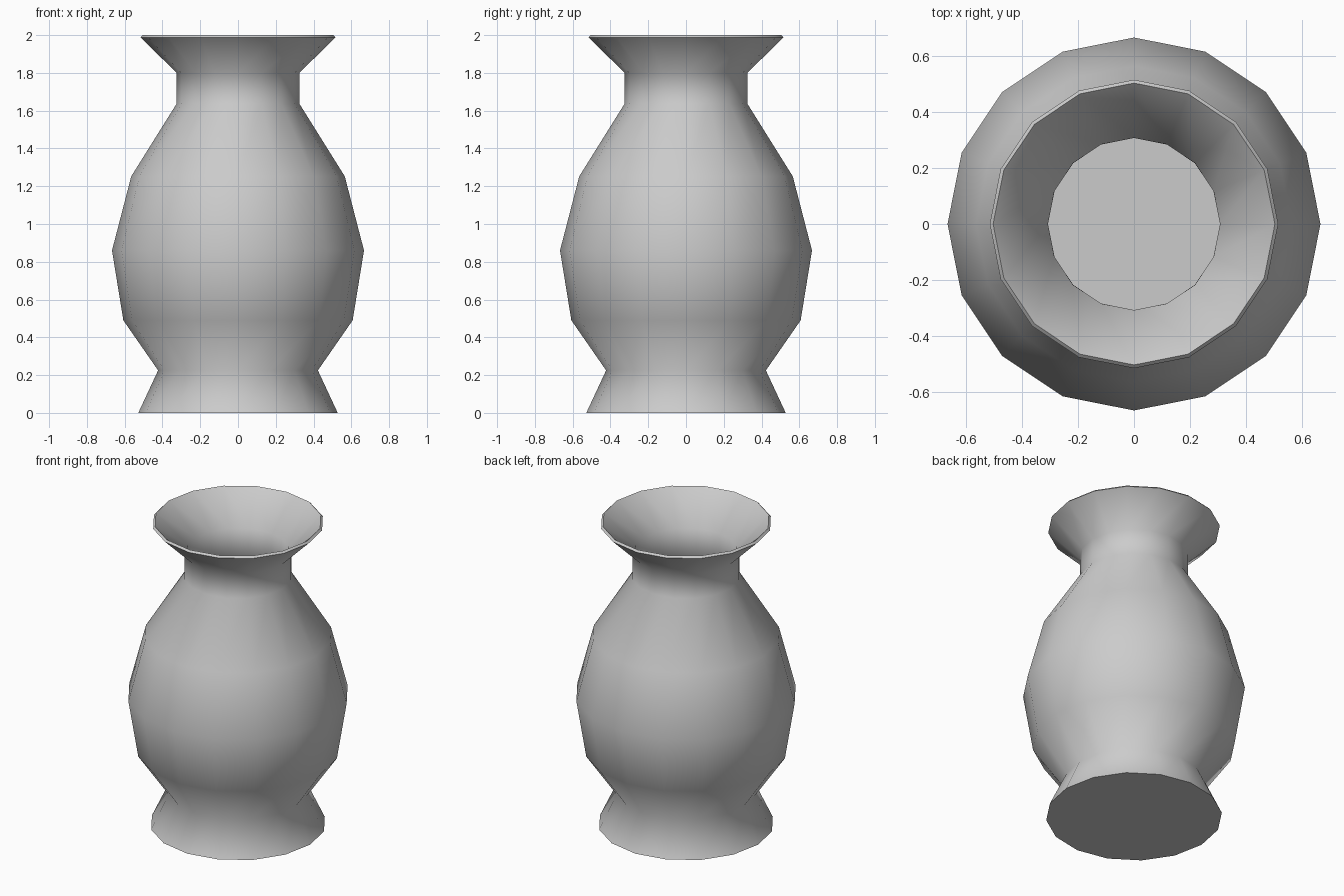
import bpy, bmesh, math

if "Cube" in bpy.data.objects:
    bpy.data.objects.remove(bpy.data.objects["Cube"])

SIDES = 16
# Outer profile (radius, height) from foot to lip
profile = [(0.528, 0.0), (0.423, 0.225), (0.607, 0.49), (0.667, 0.86),
           (0.565, 1.253), (0.325, 1.637), (0.325, 1.80), (0.516, 1.988)]

# Lathe the outer skin
bm = bmesh.new()
rings = []
for r, z in profile:
    rings.append([bm.verts.new((r * math.cos(2 * math.pi * i / SIDES),
                                r * math.sin(2 * math.pi * i / SIDES), z))
                  for i in range(SIDES)])
for low, high in zip(rings, rings[1:]):
    for i in range(SIDES):
        j = (i + 1) % SIDES
        bm.faces.new((low[i], low[j], high[j], high[i]))
# Closed base, facing down
bm.faces.new(list(reversed(rings[0])))

mesh = bpy.data.meshes.new("vase")
bm.to_mesh(mesh)
bm.free()
vase = bpy.data.objects.new("vase", mesh)
bpy.context.collection.objects.link(vase)
bpy.context.view_layer.objects.active = vase
vase.select_set(True)

# Thin wall going inward, leaving the slanted lip
wall = vase.modifiers.new("wall", 'SOLIDIFY')
wall.thickness = 0.017
wall.offset = -1
wall.use_even_offset = True
bpy.ops.object.modifier_apply(modifier=wall.name)

# Smooth body, sharp lip and base edge
bpy.ops.object.shade_smooth_by_angle(angle=math.radians(70))
